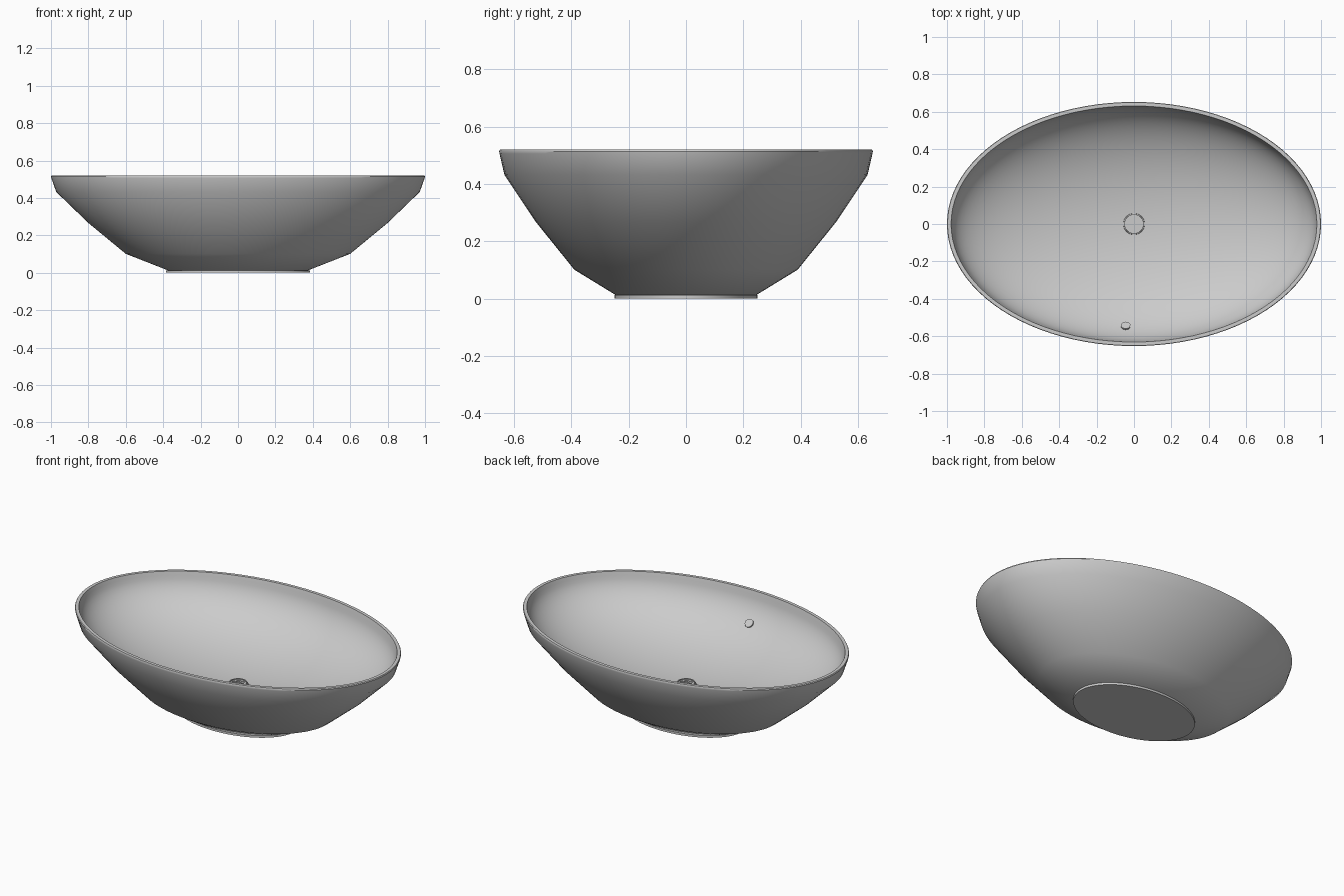
import bpy, bmesh, math
from mathutils import Vector, Matrix

if "Cube" in bpy.data.objects:
    bpy.data.objects.remove(bpy.data.objects["Cube"])

SEG = 96
ZR, RX, RY, DEPTH = 0.52, 0.974, 0.627, 0.335   # inner bowl ellipsoid


def finish(bm, name, angle=35):
    bmesh.ops.recalc_face_normals(bm, faces=bm.faces)
    me = bpy.data.meshes.new(name)
    bm.to_mesh(me)
    bm.free()
    ob = bpy.data.objects.new(name, me)
    bpy.context.collection.objects.link(ob)
    bpy.ops.object.select_all(action='DESELECT')
    ob.select_set(True)
    bpy.context.view_layer.objects.active = ob
    bpy.ops.object.shade_smooth_by_angle(angle=math.radians(angle))
    return ob


def loft(name, profile, seg=SEG, closed=False):
    """Stack of elliptical rings (rx, ry, z), capped or closed into a loop."""
    bm = bmesh.new()
    rings = []
    for rx, ry, z in profile:
        rings.append([bm.verts.new((rx * math.cos(2 * math.pi * i / seg),
                                    ry * math.sin(2 * math.pi * i / seg), z))
                      for i in range(seg)])
    pairs = list(zip(rings, rings[1:]))
    if closed:
        pairs.append((rings[-1], rings[0]))
    for a, b in pairs:
        for i in range(seg):
            j = (i + 1) % seg
            bm.faces.new((a[i], a[j], b[j], b[i]))
    if not closed:
        bm.faces.new(rings[0])
        bm.faces.new(rings[-1])
    return finish(bm, name)


# Basin: straight-sided outer shell, rim, then ellipsoid cavity
outer = [(0.37, 0.243, 0.011), (0.60, 0.39, 0.101), (0.80, 0.523, 0.266),
         (0.972, 0.634, 0.432), (0.998, 0.651, 0.506), (1.0, 0.6525, 0.514),
         (0.997, 0.65, ZR), (0.978, 0.631, ZR)]
inner = []
for k in range(1, 25):
    t = math.radians(89 * k / 24)
    inner.append((RX * math.cos(t), RY * math.cos(t), ZR - DEPTH * math.sin(t)))
loft("basin", outer + inner)

# Foot plate
loft("foot", [(0.385, 0.25, 0), (0.385, 0.25, 0.013)])

# Drain flange
floor = ZR - DEPTH
ring = [(0.058, floor - 0.002), (0.056, floor + 0.005), (0.052, floor + 0.006),
        (0.051, floor + 0.014), (0.046, floor + 0.014), (0.046, floor - 0.002)]
loft("drain_ring", [(r, r, z) for r, z in ring], 48, closed=True)

# Drain grate with seven holes
grate = loft("drain_grate", [(0.0465, 0.0465, floor - 0.004),
                             (0.0465, 0.0465, floor + 0.008)], 48)
bm = bmesh.new()
centres = [(0, 0)] + [(0.028 * math.cos(math.pi * k / 3), 0.028 * math.sin(math.pi * k / 3))
                      for k in range(6)]
for x, y in centres:
    bmesh.ops.create_cone(bm, cap_ends=True, segments=12, radius1=0.011, radius2=0.011,
                          depth=0.02, matrix=Matrix.Translation((x, y, floor + 0.013)))
cutter = finish(bm, "grate_hole_cutter")
cutter.hide_render = True
mod = grate.modifiers.new("holes", 'BOOLEAN')
mod.object = cutter
mod.operation = 'DIFFERENCE'
mod.solver = 'EXACT'
bpy.context.view_layer.objects.active = grate
bpy.ops.object.modifier_apply(modifier="holes")
bpy.data.objects.remove(cutter)
for p in grate.data.polygons:
    p.use_smooth = False

# Overflow cap lying on the inner wall
x, y = -0.045, -0.548
z = ZR - DEPTH * math.sqrt(1 - (x / RX) ** 2 - (y / RY) ** 2)
n = Vector((-x / RX ** 2, -y / RY ** 2, (ZR - z) / DEPTH ** 2)).normalized()
bm = bmesh.new()
bmesh.ops.create_cone(bm, cap_ends=True, segments=10, radius1=0.026, radius2=0.026, depth=0.02,
                      matrix=Matrix.Translation((x, y, z)) @ n.to_track_quat('Z', 'Y').to_matrix().to_4x4())
finish(bm, "overflow_cap")
